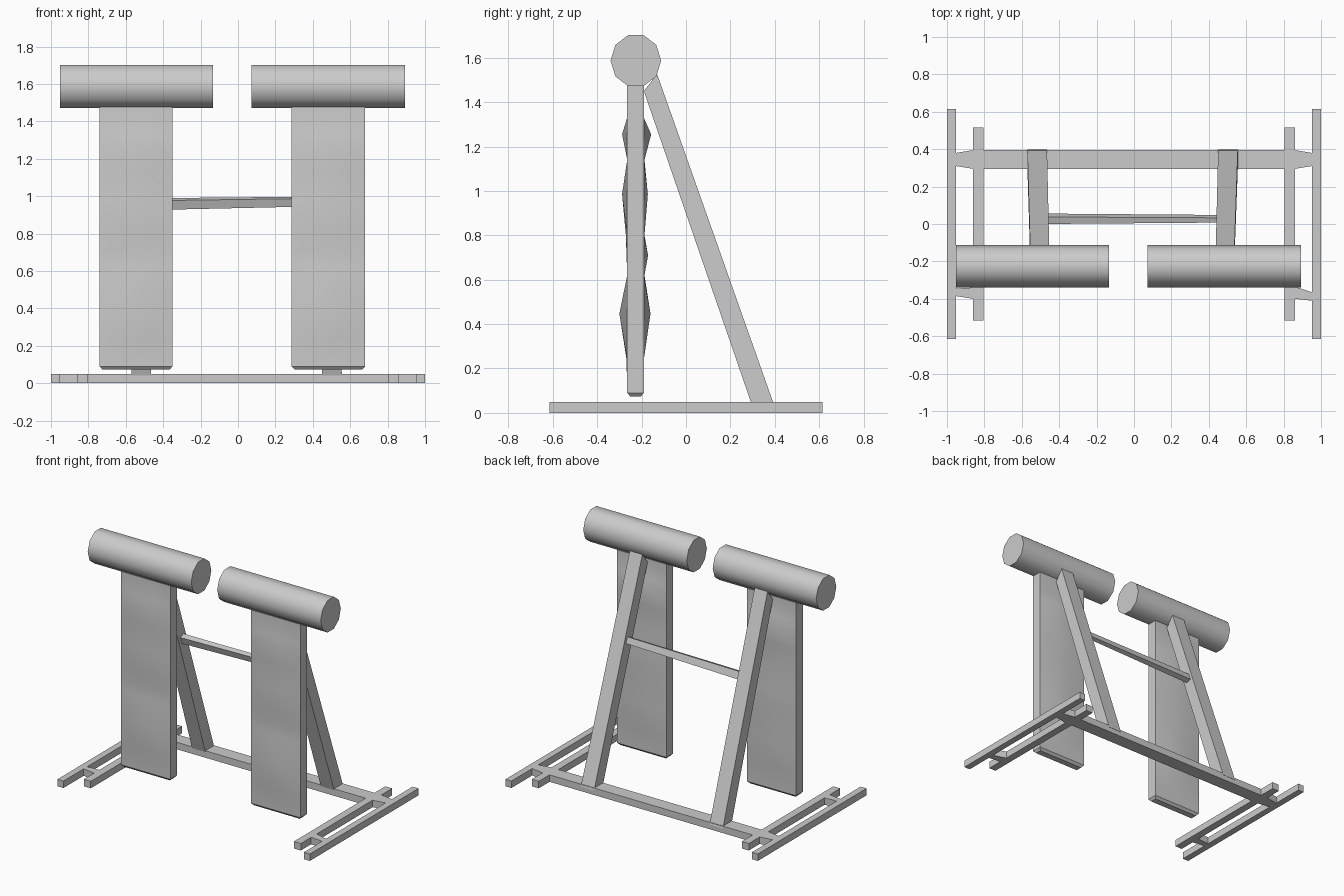
import bpy, bmesh, math
from mathutils import Vector

if "Cube" in bpy.data.objects:
    bpy.data.objects.remove(bpy.data.objects["Cube"])


def finish(name, bm, smooth=False):
    bmesh.ops.recalc_face_normals(bm, faces=bm.faces[:])
    me = bpy.data.meshes.new(name)
    bm.to_mesh(me)
    bm.free()
    ob = bpy.data.objects.new(name, me)
    bpy.context.collection.objects.link(ob)
    if smooth:
        bpy.ops.object.select_all(action='DESELECT')
        ob.select_set(True)
        bpy.context.view_layer.objects.active = ob
        bpy.ops.object.shade_smooth_by_angle(angle=math.radians(40))
    return ob


def loft(name, a, b):
    """Solid between two matching loops of points."""
    bm = bmesh.new()
    va = [bm.verts.new(p) for p in a]
    vb = [bm.verts.new(p) for p in b]
    n = len(a)
    bm.faces.new(va)
    bm.faces.new(vb)
    for i in range(n):
        j = (i + 1) % n
        bm.faces.new((va[i], va[j], vb[j], vb[i]))
    return finish(name, bm)


def slab(name, outline, z0=0.0, z1=0.05):
    return loft(name, [(x, y, z0) for x, y in outline],
                [(x, y, z1) for x, y in outline])


def roller(name, x0, x1):
    n, ry, rz = 10, 0.114, 0.1205
    bm = bmesh.new()
    ends = []
    for x in (x0, x1):
        ends.append([bm.verts.new((x, -0.226 + ry * math.cos(2 * math.pi * i / n),
                                   1.587 + rz * math.sin(2 * math.pi * i / n)))
                     for i in range(n)])
        bm.faces.new(ends[-1])
    for i in range(n):
        j = (i + 1) % n
        bm.faces.new((ends[0][i], ends[0][j], ends[1][j], ends[1][i]))
    finish(name, bm, True)


# rows of the hanging panel: height, front bulge, back bulge, edge inset
ROWS = [(1.50, 0, 0, 0), (1.33, 0, 0, 0), (1.255, .023, .033, 0), (1.14, 0, .003, 0),
        (.985, .023, .018, 0), (.80, .006, .003, 0), (.71, .003, .019, 0),
        (.62, 0, .003, 0), (.447, .035, .03, 0), (.24, .003, 0, 0),
        (.09, 0, 0, 0), (.073, 0, 0, .015)]


def panel(name, x0, x1):
    bm = bmesh.new()
    rings = []
    for z, f, b, inset in ROWS:
        xa, xb = x0 + inset, x1 - inset
        xs = [xa + (xb - xa) * t for t in (0, .33, .67, 1)]
        mid = (0, 1, 1, 0)
        ring = [(x, -0.265 + inset - f * m, z) for x, m in zip(xs, mid)]
        ring += [(x, -0.19 - inset + b * m, z) for x, m in reversed(list(zip(xs, mid)))]
        rings.append([bm.verts.new(p) for p in ring])
    for r, s in zip(rings, rings[1:]):
        for i in range(8):
            j = (i + 1) % 8
            bm.faces.new((r[i], r[j], s[j], s[i]))
    for r in (rings[0], rings[-1]):
        for i in range(3):
            bm.faces.new((r[i], r[i + 1], r[6 - i], r[7 - i]))
    finish(name, bm, True)


# rollers with the panels hanging from them
roller("left_roller", -0.953, -0.133)
roller("right_roller", 0.073, 0.893)
panel("left_panel", -0.74, -0.35)
panel("right_panel", 0.287, 0.68)

# base: rear beam, paired foot rails and tapered links
slab("rear_beam", [(-.81, .295), (.81, .295), (.81, .395), (-.81, .395)])
for side, s in (("left", -1), ("right", 1)):
    def rect(xa, xb, y):
        return [(s * xa, -y), (s * xb, -y), (s * xb, y), (s * xa, y)]
    slab(side + "_outer_rail", rect(.953, 1.0, .615))
    slab(side + "_inner_rail", rect(.805, .86, .517))
    slab(side + "_rear_link", [(s * .86, .295), (s * .953, .31), (s * .953, .38), (s * .86, .395)])
    slab(side + "_front_link", [(s * .86, -.40), (s * .953, -.385), (s * .953, -.345), (s * .86, -.34)]
         if s < 0 else
         [(s * .86, -.40), (s * .953, -.41), (s * .953, -.365), (s * .86, -.335)])


# leaning legs from the rear beam up to the rollers
def leg(name, b0, b1, t0, t1):
    loft(name,
         [(b0, .297, .035), (b1, .297, .035), (b1, .397, .035), (b0, .397, .035)],
         [(t0, -.19, 1.45), (t1, -.19, 1.45), (t1, -.13, 1.526), (t0, -.13, 1.526)])


leg("left_leg", -.57, -.465, -.555, -.453)
leg("right_leg", .45, .555, .437, .537)


# tapered tie bar, tilted with the legs
def bar_end(x, y, z, w, h):
    up = Vector((0, -.34, .94))
    back = Vector((0, .94, .34))
    c = Vector((x, y, z))
    return [c + back * (w / 2 * i) + up * (h / 2 * j)
            for i, j in ((-1, -1), (1, -1), (1, 1), (-1, 1))]


loft("tie_bar", bar_end(-.48, .028, .957, .040, .053), bar_end(.46, .028, .972, .027, .045))
